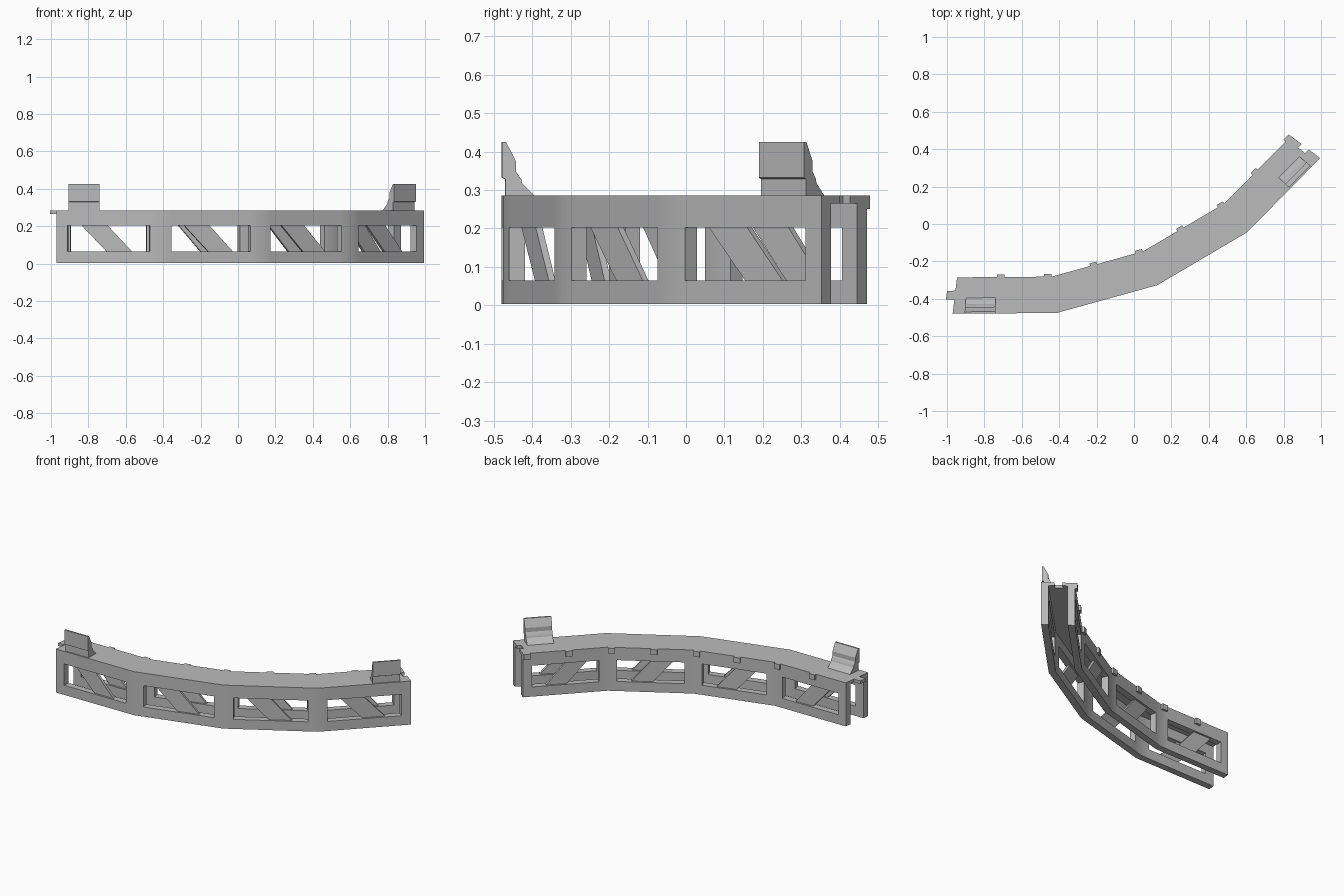
import bpy, bmesh, math

if "Cube" in bpy.data.objects:
    bpy.data.objects.remove(bpy.data.objects["Cube"])

CX, CY = -0.708, 1.638          # centre of the bend
START, STEP, SEGS = -97.05, 15.0, 4
R_OUT, R_IN, WALL = 2.134, 1.938, 0.042
TOP, DECK_Z = 0.285, 0.265

grey = bpy.data.materials.new("plain grey")
grey.diffuse_color = (0.5, 0.5, 0.5, 1)
grey.use_nodes = True
grey.node_tree.nodes["Principled BSDF"].inputs["Base Color"].default_value = grey.diffuse_color


def point(a, r, z):
    """Point on the faceted arc: a in degrees from the left end, r at the corners."""
    k = min(max(int(a // STEP), 0), SEGS - 1)
    off = math.radians(a - (k + 0.5) * STEP)
    rr = r * math.cos(math.radians(STEP / 2)) / math.cos(off)
    t = math.radians(START + a)
    return (CX + rr * math.cos(t), CY + rr * math.sin(t), z)


def finish(name, bm):
    bmesh.ops.remove_doubles(bm, verts=bm.verts, dist=1e-6)
    bmesh.ops.recalc_face_normals(bm, faces=bm.faces)
    me = bpy.data.meshes.new(name)
    bm.to_mesh(me)
    bm.free()
    me.materials.append(grey)
    ob = bpy.data.objects.new(name, me)
    bpy.context.collection.objects.link(ob)
    bpy.ops.object.select_all(action='DESELECT')
    ob.select_set(True)
    bpy.context.view_layer.objects.active = ob
    bpy.ops.object.shade_smooth_by_angle(angle=math.radians(25))
    return ob


def slab(name, cols, rows, filled, place):
    """Solid panel of grid cells; place(col, row, side) gives a corner."""
    bm = bmesh.new()

    def quad(*corners):
        bm.faces.new([bm.verts.new(place(cols[i], rows[j], s)) for i, j, s in corners])

    nc, nr = len(cols) - 1, len(rows) - 1
    solid = lambda i, j: 0 <= i < nc and 0 <= j < nr and filled(i, j)
    for i in range(nc):
        for j in range(nr):
            if not solid(i, j):
                continue
            for s in (0, 1):
                quad((i, j, s), (i + 1, j, s), (i + 1, j + 1, s), (i, j + 1, s))
            for di, dj, p, q in ((-1, 0, (i, j), (i, j + 1)),
                                 (1, 0, (i + 1, j), (i + 1, j + 1)),
                                 (0, -1, (i, j), (i + 1, j)),
                                 (0, 1, (i, j + 1), (i + 1, j + 1))):
                if not solid(i + di, j + dj):
                    quad((*p, 0), (*q, 0), (*q, 1), (*p, 1))
    return finish(name, bm)


def prism(name, loop_a, loop_b):
    """Solid between two matching loops."""
    bm = bmesh.new()
    a = [bm.verts.new(p) for p in loop_a]
    b = [bm.verts.new(p) for p in loop_b]
    bm.faces.new(a)
    bm.faces.new(b[::-1])
    for i in range(len(a)):
        j = (i + 1) % len(a)
        bm.faces.new((a[i], a[j], b[j], b[i]))
    return finish(name, bm)


# Side walls with one window per segment
wall_cols = [0.0]
for k in range(SEGS):
    mid = (k + 0.5) * STEP
    wall_cols += [mid - 5.94, mid + 5.94, (k + 1) * STEP]
wall_rows = [0.003, 0.065, 0.203, TOP]
for side, r0 in (("outer", R_OUT - WALL), ("inner", R_IN)):
    slab(side + "_wall", wall_cols, wall_rows,
         lambda i, j: not (i % 3 == 1 and j == 1),
         lambda a, z, s, r0=r0: point(a, r0 + s * WALL, z))
    # Slanted braces in the windows
    for k in range(SEGS):
        mid = (k + 0.5) * STEP
        para = [(-4.1, 0.21), (-0.3, 0.21), (3.5, 0.06), (-0.2, 0.06)]
        rm = r0 + WALL / 2
        prism(f"{side}_brace_{k + 1}",
              [point(mid + a, rm - 0.009, z) for a, z in para],
              [point(mid + a, rm + 0.009, z) for a, z in para])

# Deck with a tab at the left end and a matching notch at the right
END = STEP * SEGS
deck_cols = [-1.25, 0, 15, 30, 45, END - 0.75, END]
deck_rows = [R_IN + WALL, 2.01, 2.057, R_OUT - WALL]
last = len(deck_cols) - 2
slab("deck", deck_cols, deck_rows,
     lambda i, j: j == 1 if i == 0 else not (i == last and j == 1),
     lambda a, r, s: point(a, r, DECK_Z + s * (TOP - DECK_Z)))

# Small teeth along the inner edge
for n in range(1, 2 * SEGS + 1):
    a = n * STEP / 2 - 0.6
    loop = [(R_IN - 0.014, 0.25), (R_IN + 0.01, 0.25),
            (R_IN + 0.01, TOP), (R_IN - 0.014, TOP)]
    prism(f"edge_tooth_{n}",
          [point(a - 0.58, r, z) for r, z in loop],
          [point(a + 0.58, r, z) for r, z in loop])

# Upright clips near both ends: (depth from outer face, height)
clip = [(0.008, 0.28), (0.008, 0.328), (0.0, 0.332), (0.0, 0.425), (0.01, 0.425),
        (0.036, 0.375), (0.036, 0.348), (0.05, 0.328), (0.052, 0.318),
        (0.086, 0.284)]
for name, mid, sign in (("left_clip", STEP / 2, -1), ("right_clip", END - STEP / 2, 1)):
    prism(name,
          [point(mid + sign * 5.8, R_OUT - d, z) for d, z in clip],
          [point(mid + sign * 1.36, R_OUT - d, z) for d, z in clip])
